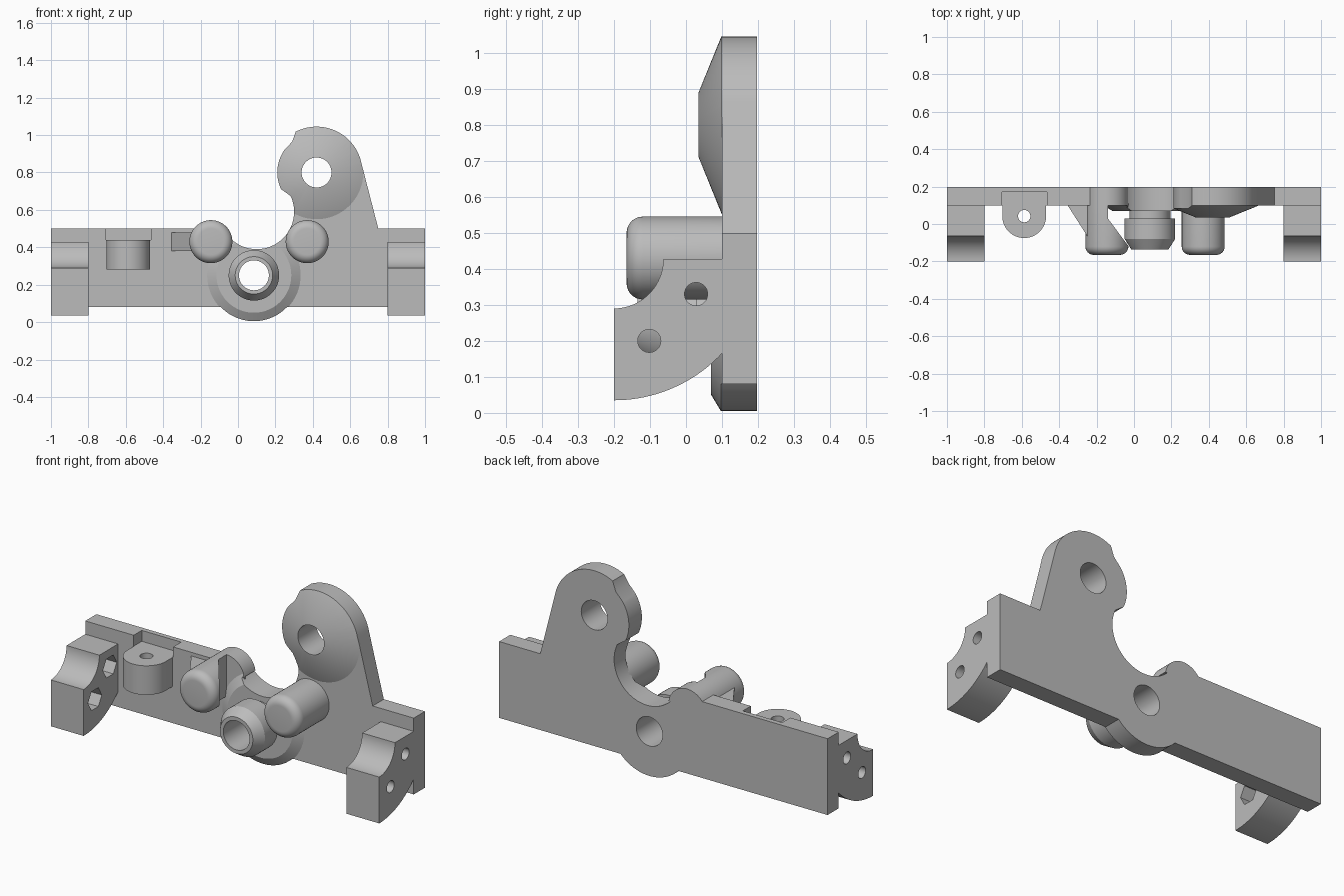
import bpy, bmesh
from math import sin, cos, radians, pi

if "Cube" in bpy.data.objects:
    bpy.data.objects.remove(bpy.data.objects["Cube"], do_unlink=True)

GREY = (0.5, 0.5, 0.5, 1)
grey = bpy.data.materials.new("plain grey")
grey.use_nodes = True
grey.diffuse_color = GREY
grey.node_tree.nodes["Principled BSDF"].inputs["Base Color"].default_value = GREY

BACK, FACE = 0.197, 0.1          # plate rear and front
BOSS, EYE = (0.085, 0.25), (0.42, 0.8)
POST_L, POST_R = (-0.145, 0.43), (0.37, 0.43)


def arc(c, r, a, b, n=24):
    """Points on an arc from angle a to b in degrees."""
    angles = [radians(a + (b - a) * i / n) for i in range(n + 1)]
    return [(c[0] + r * cos(t), c[1] + r * sin(t)) for t in angles]


def finish(name, bm):
    bmesh.ops.recalc_face_normals(bm, faces=bm.faces)
    mesh = bpy.data.meshes.new(name)
    bm.to_mesh(mesh)
    bm.free()
    mesh.materials.append(grey)
    ob = bpy.data.objects.new(name, mesh)
    bpy.context.collection.objects.link(ob)
    return ob


def prism(name, pts, axis, lo, hi):
    """Extrude a 2D outline along an axis."""
    place = {"x": lambda p, d: (d, p[0], p[1]),
             "y": lambda p, d: (p[0], d, p[1]),
             "z": lambda p, d: (p[0], p[1], d)}[axis]
    bm = bmesh.new()
    a = [bm.verts.new(place(p, lo)) for p in pts]
    b = [bm.verts.new(place(p, hi)) for p in pts]
    bm.faces.new(a)
    bm.faces.new(b)
    for i in range(len(pts)):
        j = (i + 1) % len(pts)
        bm.faces.new((a[i], a[j], b[j], b[i]))
    return finish(name, bm)


def lathe(name, c, profile, n=64):
    """Solid of (radius, y) rings about a line along y."""
    bm = bmesh.new()
    rings = [[bm.verts.new((c[0] + r * cos(2 * pi * i / n), y, c[1] + r * sin(2 * pi * i / n)))
              for i in range(n)] for r, y in profile]
    bm.faces.new(rings[0])
    bm.faces.new(rings[-1])
    for a, b in zip(rings, rings[1:]):
        for i in range(n):
            j = (i + 1) % n
            bm.faces.new((a[i], a[j], b[j], b[i]))
    return finish(name, bm)


def rod(c, r, axis, lo, hi, sides=40):
    return prism("cutter", arc(c, r, 0, 360, sides)[:-1], axis, lo, hi)


def carve(ob, cutter, op="DIFFERENCE"):
    """Apply a boolean and drop the cutter."""
    cutter.hide_render = True
    mod = ob.modifiers.new("carve", "BOOLEAN")
    mod.operation, mod.solver, mod.object = op, "EXACT", cutter
    bpy.context.view_layer.objects.active = ob
    bpy.ops.object.modifier_apply(modifier=mod.name)
    bpy.data.objects.remove(cutter, do_unlink=True)


# Outline of the back plate with its eye lug, boss and curved gap
outline = ([(-1, 0.08)] + arc(BOSS, 0.245, -136, -44)
           + [(1, 0.08), (1, 0.5), (0.75, 0.5)]
           + arc(EYE, 0.245, 12, 117, 32) + [(0.29, 0.965)]
           + arc(EYE, 0.21, 145, 205, 16)
           + arc((0.1, 0.59), 0.2, 25, -135, 36)
           + arc(POST_L, 0.115, 10, 142.5) + [(-1, 0.5)])
plate = prism("back_plate", outline, "y", FACE, BACK)
notch = [(-0.705, 0.05), (-0.465, 0.05), (-0.465, 0.17), (-0.705, 0.17)]
carve(plate, prism("cutter", notch, "z", 0.44, 0.6))

# Raised cones around the eye and the boss, trimmed to the plate
eye_cone = lathe("eye_cone", EYE, [(0.25, 0.11), (0.25, FACE), (0.09, 0.035)])
boss_cone = lathe("boss_cone", BOSS, [(0.25, 0.11), (0.25, FACE), (0.2, 0.07)])
for part in (eye_cone, boss_cone):
    carve(part, prism("cutter", outline, "y", -0.05, 0.15), "INTERSECT")

# Central tube with a neck and a chamfered rim
tube = lathe("centre_tube", BOSS, [(0.11, 0.11), (0.11, 0.03), (0.135, 0.03),
                                   (0.135, -0.08), (0.1, -0.135)])

# Through holes
for part in (plate, boss_cone, tube):
    carve(part, rod(BOSS, 0.08, "y", -0.3, 0.3, 48))
for part in (plate, eye_cone):
    carve(part, rod(EYE, 0.08, "y", -0.3, 0.3, 48))

# Two round-nosed posts
nose = [(r, y) for r, y in arc((0.07, -0.12), 0.045, 0, -90, 8)]
posts = [lathe(name, c, [(0.115, 0.11)] + nose)
         for name, c in (("right_post", POST_L), ("left_post", POST_R))]
gap = [(-0.14, FACE), (-0.14, 0.03), (-0.01, -0.145), (0.05, -0.145), (0.05, FACE)]
carve(posts[0], prism("cutter", gap, "z", 0.2, 0.7))

# Gusset beside the slotted post
gusset = prism("post_gusset", [(-0.355, 0.11), (-0.355, FACE), (-0.24, -0.08),
                               (-0.2, -0.08), (-0.2, 0.11)], "z", 0.38, 0.48)

# Small rounded ear with an upright hole
ear_c = (-0.587, 0.042)
ear = prism("small_ear", [(-0.47, 0.165), (-0.704, 0.165)]
            + arc(ear_c, 0.117, 180, 360, 32), "z", 0.28, 0.44)
carve(ear, rod(ear_c, 0.033, "z", 0.2, 0.6))
# clear the bore where it runs along the plate
parts = [plate, eye_cone, boss_cone, tube, gusset, ear] + posts

# End brackets with bolt holes and hexagonal nut pockets on the inner face
side_profile = ([(0.11, 0.427)] + arc((-0.2, 0.427), 0.137, 0, -90, 20)
                + arc((-0.2, 0.446), 0.411, -90, -43, 20) + [(0.11, 0.165)])
for side, name in ((-1, "right_bracket"), (1, "left_bracket")):
    span = sorted((side * 0.8, side))
    bracket = prism(name, side_profile, "x", *span)
    pocket = sorted((side * 0.75, side * 0.87))
    for bolt in ((0.028, 0.33), (-0.102, 0.2)):
        carve(bracket, rod(bolt, 0.032, "x", span[0] - 0.1, span[1] + 0.1, 32))
        carve(bracket, rod(bolt, 0.06, "x", *pocket, 6))
    parts.append(bracket)

# Smooth the round walls, keep edges crisp
bpy.ops.object.select_all(action="DESELECT")
for part in parts:
    part.select_set(True)
bpy.context.view_layer.objects.active = plate
bpy.ops.object.shade_smooth_by_angle(angle=radians(25))
